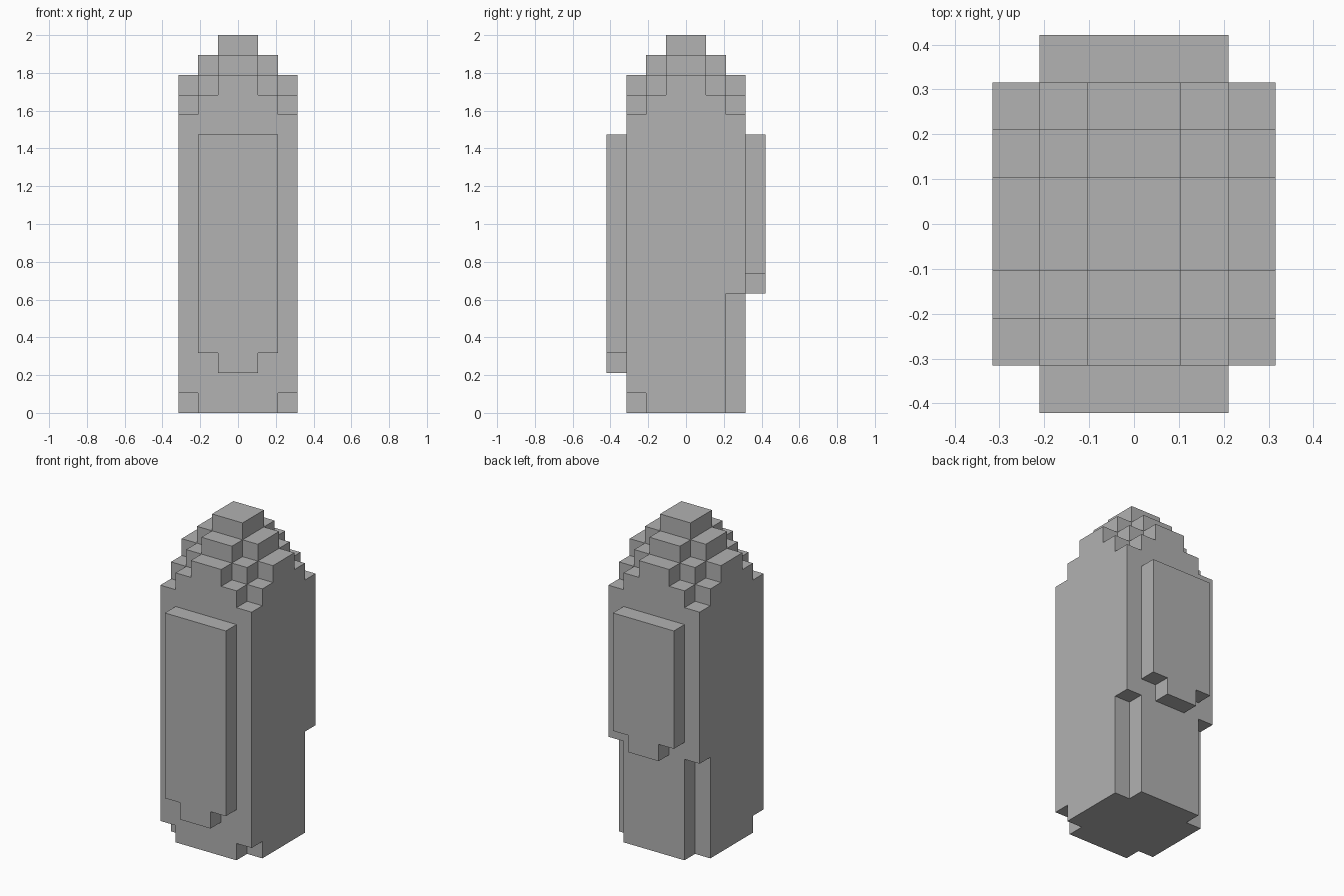
import bpy
import bmesh
from mathutils import Vector

if "Cube" in bpy.data.objects:
    bpy.data.objects.remove(bpy.data.objects["Cube"], do_unlink=True)

UNIT = 2 / 19  # edge of one block; the whole model is 19 blocks tall

grey = bpy.data.materials.new("plain grey")
grey.use_nodes = True
colour = (0.445, 0.445, 0.445, 1)
grey.diffuse_color = colour
grey.node_tree.nodes["Principled BSDF"].inputs["Base Color"].default_value = colour


def block_part(name, xs, ys, zs, inside=lambda x, y, z: True):
    """Skin the blocks accepted by the rule, keeping only the outer faces."""
    cells = {(x, y, z) for x in xs for y in ys for z in zs if inside(x, y, z)}
    bm = bmesh.new()
    for cell in cells:
        centre = Vector(cell) + Vector((0.5, 0.5, 0.5))
        for axis in range(3):
            for sign in (-1, 1):
                n = Vector((0, 0, 0))
                n[axis] = sign
                if tuple(int(c + d) for c, d in zip(cell, n)) in cells:
                    continue
                u = Vector((0, 0, 0))
                u[(axis + 1) % 3] = 0.5
                v = n.cross(u)
                mid = centre + n / 2
                corners = (mid - u - v, mid + u - v, mid + u + v, mid - u + v)
                bm.faces.new([bm.verts.new(c * UNIT) for c in corners])
    # Weld the skin and merge coplanar squares into large flat faces
    bmesh.ops.remove_doubles(bm, verts=bm.verts, dist=UNIT / 100)
    bmesh.ops.dissolve_limit(bm, angle_limit=0.01, verts=bm.verts, edges=bm.edges)
    bmesh.ops.recalc_face_normals(bm, faces=bm.faces)
    mesh = bpy.data.meshes.new(name)
    bm.to_mesh(mesh)
    bm.free()
    mesh.materials.append(grey)
    obj = bpy.data.objects.new(name, mesh)
    bpy.context.collection.objects.link(obj)
    return obj


def ring(i):
    """Distance of a block from the centre line, counted from one."""
    return i + 1 if i >= 0 else -i


# Tower body: stepped pyramid crown, notched feet, taller notches at the back
def tower(x, y, z):
    a, b = ring(x), ring(y)
    foot = 6 if y > 0 else 1
    corner = a == 3 and b == 3
    return z < 21 - a - b and not (corner and z < foot)


block_part("tower_body", range(-3, 3), range(-3, 3), range(19), tower)


# Raised panels: a slab whose lowest row narrows to a central tab
def panel(name, y, bottom):
    block_part(name, range(-2, 2), [y], range(bottom, 14),
               lambda x, _, z: z > bottom or ring(x) == 1)


panel("front_panel", -4, 2)
panel("back_panel", 3, 6)
